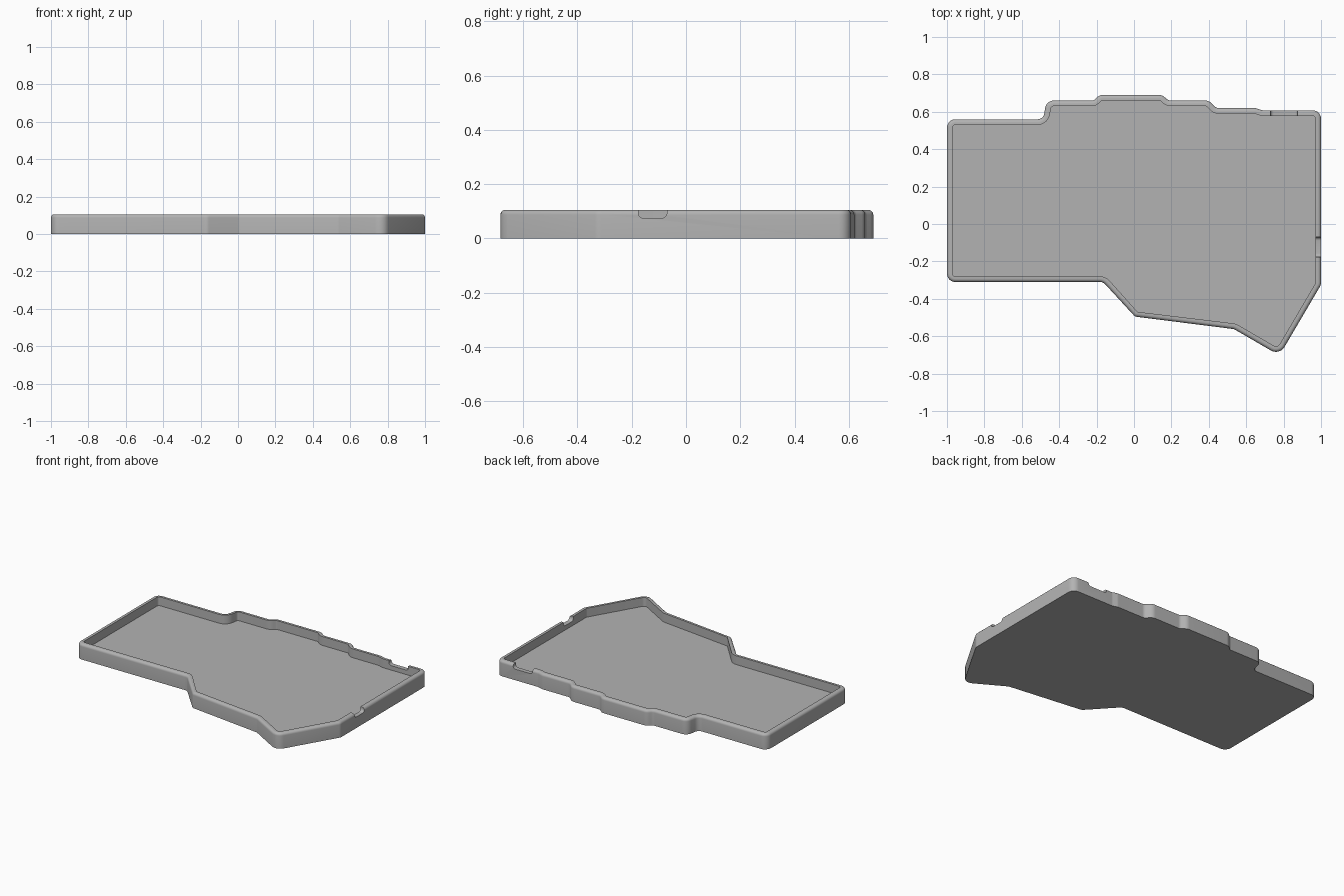
import bpy, bmesh, math
from mathutils import Vector

if "Cube" in bpy.data.objects:
    bpy.data.objects.remove(bpy.data.objects["Cube"])

HEIGHT, FLOOR, WALL, EDGE = 0.105, 0.045, 0.03, 0.018

grey = bpy.data.materials.new("plain grey")
grey.use_nodes = True
grey.diffuse_color = (0.45, 0.45, 0.45, 1)
grey.node_tree.nodes["Principled BSDF"].inputs["Base Color"].default_value = grey.diffuse_color

# Sharp outline corners (x, y, corner radius), counter-clockwise
OUTLINE = [
    (-1, -.31, .045), (-.165, -.31, .04), (.005, -.495, .03), (.535, -.562, .04),
    (.778, -.703, .053), (1, -.325, .045), (1, .608, .045), (.685, .608, .03),
    (.65, .62, .04), (.44, .62, .03), (.4, .66, .045), (.185, .66, .03),
    (.15, .69, .045), (-.185, .69, .045), (-.215, .66, .03), (-.468, .66, .045),
    (-.485, .56, .035), (-1, .56, .045),
]


def rounded_ring(inset, steps=7):
    """Outline moved inwards by inset, with its corners turned into arcs."""
    ring = []
    for i, (x, y, r) in enumerate(OUTLINE):
        p = Vector((x, y))
        a = (p - Vector(OUTLINE[i - 1][:2])).normalized()
        b = (Vector(OUTLINE[(i + 1) % len(OUTLINE)][:2]) - p).normalized()
        na, nb = Vector((-a.y, a.x)), Vector((-b.y, b.x))
        turn = math.atan2(a.cross(b), a.dot(b))
        side = math.copysign(1, turn)
        # the arc centre stays put while the radius changes with the inset
        mitre = (na + nb) / (1 + na.dot(nb))
        centre = p + mitre * side * r
        radius = max(r - side * inset, 0.003)
        start = math.atan2(-na.y * side, -na.x * side)
        for k in range(steps):
            t = start + turn * k / (steps - 1)
            ring.append(centre + radius * Vector((math.cos(t), math.sin(t))))
    return ring


def make_object(name, bm):
    bmesh.ops.recalc_face_normals(bm, faces=bm.faces)
    mesh = bpy.data.meshes.new(name)
    bm.to_mesh(mesh)
    bm.free()
    mesh.materials.append(grey)
    obj = bpy.data.objects.new(name, mesh)
    bpy.context.collection.objects.link(obj)
    return obj


# Tray: rings lofted up the outer wall, over the rounded rim, down to the floor
profile = [(0, 0)]
for k in range(6):
    t = math.pi / 2 * k / 5
    profile.append((EDGE * (1 - math.cos(t)), HEIGHT - EDGE * (1 - math.sin(t))))
profile += [(WALL, HEIGHT), (WALL, FLOOR)]

bm = bmesh.new()
rings = [[bm.verts.new((p.x, p.y, z)) for p in rounded_ring(d)] for d, z in profile]
count = len(rings[0])
for low, high in zip(rings, rings[1:]):
    for i in range(count):
        j = (i + 1) % count
        bm.faces.new((low[i], low[j], high[j], high[i]))
bm.faces.new(rings[0])
bm.faces.new(rings[-1])
tray = make_object("tray", bm)


# Cable notches cut down into the rim, with rounded lower corners
def cut_notch(name, centre, size, through):
    bm = bmesh.new()
    bmesh.ops.create_cube(bm, size=1)
    bmesh.ops.scale(bm, vec=size, verts=bm.verts)
    bmesh.ops.translate(bm, vec=centre, verts=bm.verts)
    lower = [e for e in bm.edges if all(v.co.z < centre[2] for v in e.verts)
             and abs((e.verts[0].co - e.verts[1].co).normalized()[through]) > 0.9]
    bmesh.ops.bevel(bm, geom=lower, offset=0.018, segments=5, profile=0.5, affect='EDGES')
    cutter = make_object(name, bm)
    cutter.hide_render = True
    mod = tray.modifiers.new(name, 'BOOLEAN')
    mod.operation, mod.solver, mod.object = 'DIFFERENCE', 'EXACT', cutter
    bpy.context.view_layer.objects.active = tray
    bpy.ops.object.modifier_apply(modifier=name)
    bpy.data.objects.remove(cutter)


cut_notch("side_notch", (1, -.123, .125), (.12, .105, .1), 0)
cut_notch("back_notch", (.802, .6, .125), (.145, .12, .1), 1)

bpy.ops.object.select_all(action='DESELECT')
tray.select_set(True)
bpy.context.view_layer.objects.active = tray
bpy.ops.object.shade_smooth_by_angle(angle=math.radians(35))
